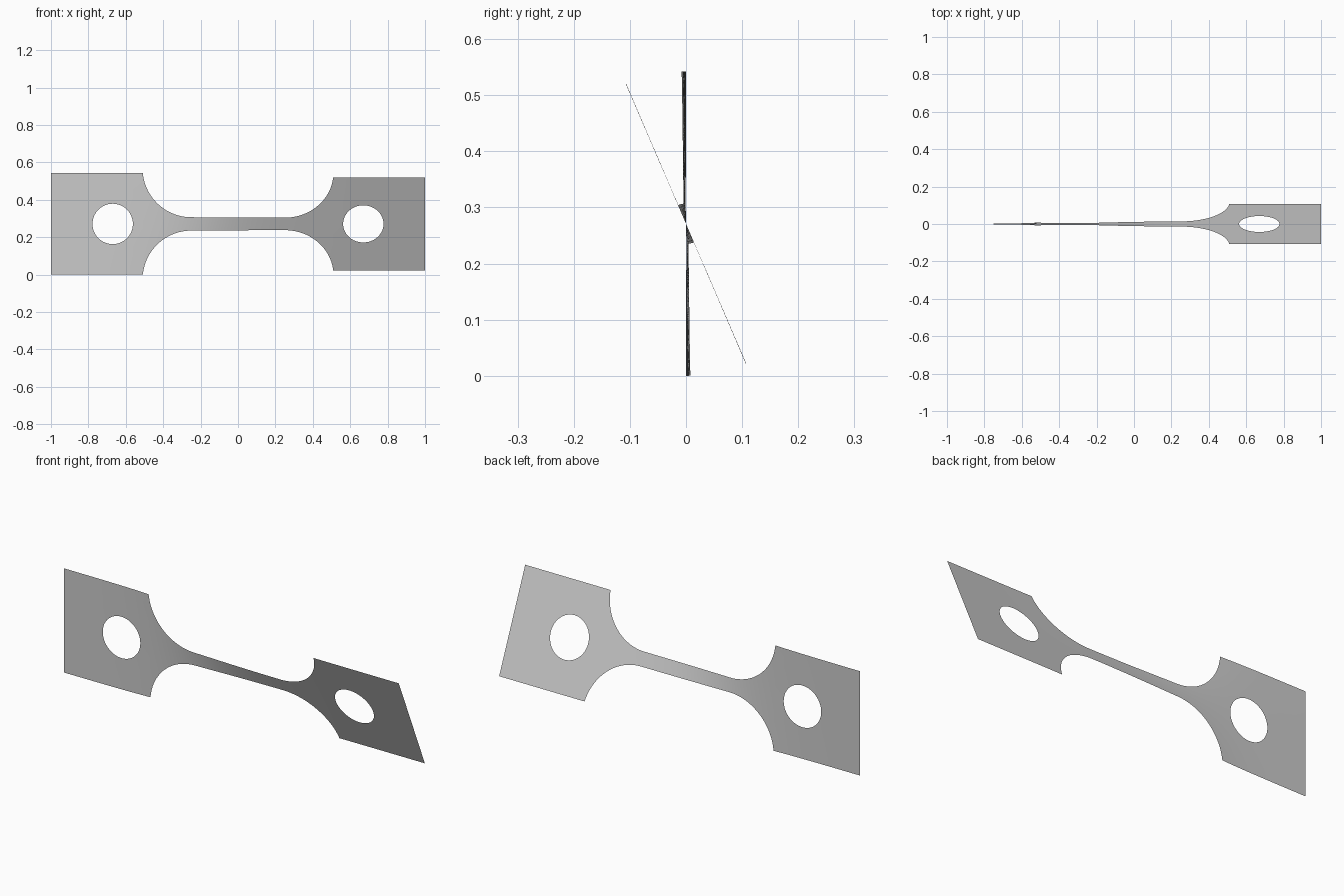
import bpy, bmesh
from math import sin, cos, pi, sqrt, exp, radians

cube = bpy.data.objects.get("Cube")
if cube:
    bpy.data.objects.remove(cube, do_unlink=True)

MID_Z = 0.271       # height of the long axis
HEAD = 0.271        # half height of the square ends
NECK = 0.036        # half height of the thin neck
FILLET_X, FILLET_R = 0.25, 0.26
HOLE_X, HOLE_R = 0.67, 0.108
TWIST = radians(23.3)
ROWS = 5


def outline(x):
    """Half height of the sheet."""
    d = abs(x) - FILLET_X
    if d <= 0:
        return NECK
    if d >= FILLET_R:
        return HEAD
    return min(HEAD, NECK + FILLET_R - sqrt(FILLET_R ** 2 - d * d))


def hole(x):
    """Half height of the round hole."""
    d = abs(x) - HOLE_X
    return sqrt(max(0, HOLE_R ** 2 - d * d))


def place(x, v):
    """Twist a flat point about the long axis."""
    a = TWIST / (1 + exp(-7.5 * (x + 0.165)))
    return (x, -v * sin(a), MID_Z + v * cos(a))


# Column positions: neck, fillet arc, hole arc and outer edge, mirrored
edge = FILLET_X + sqrt(FILLET_R ** 2 - (NECK + FILLET_R - HEAD) ** 2)
half = [FILLET_X * i / 10 for i in range(10)]
reach = 1.4716      # fillet angle where the arc meets the head
half += [FILLET_X + FILLET_R * sin(reach * i / 24) for i in range(24)] + [edge]
half += [HOLE_X - HOLE_R * cos(pi * i / 32) for i in range(33)]
half += [0.85, 1.0]
columns = sorted({round(s * x, 5) for x in half for s in (-1, 1)})

# Single twisted sheet, made of an upper and a lower strip
bm = bmesh.new()
for side in (-1, 1):
    previous = None
    for x in columns:
        low, high = hole(x), outline(x)
        if low < 0.002:
            low = 0
        line = [bm.verts.new(place(x, side * (low + (high - low) * r / ROWS)))
                for r in range(ROWS + 1)]
        if previous:
            for r in range(ROWS):
                quad = [previous[r], line[r], line[r + 1], previous[r + 1]]
                bm.faces.new(quad if side > 0 else quad[::-1])
        previous = line
bmesh.ops.remove_doubles(bm, verts=bm.verts, dist=0.00005)
mesh = bpy.data.meshes.new("twisted_sheet")
bm.to_mesh(mesh)
bm.free()

# Plain grey metal
grey = bpy.data.materials.new("grey_metal")
grey.use_nodes = True
colour = (0.6, 0.6, 0.6, 1)
grey.diffuse_color = colour
grey.node_tree.nodes["Principled BSDF"].inputs["Base Color"].default_value = colour
mesh.materials.append(grey)

sheet = bpy.data.objects.new("twisted_sheet", mesh)
bpy.context.collection.objects.link(sheet)
bpy.context.view_layer.objects.active = sheet
sheet.select_set(True)
bpy.ops.object.shade_smooth_by_angle(angle=radians(30))
